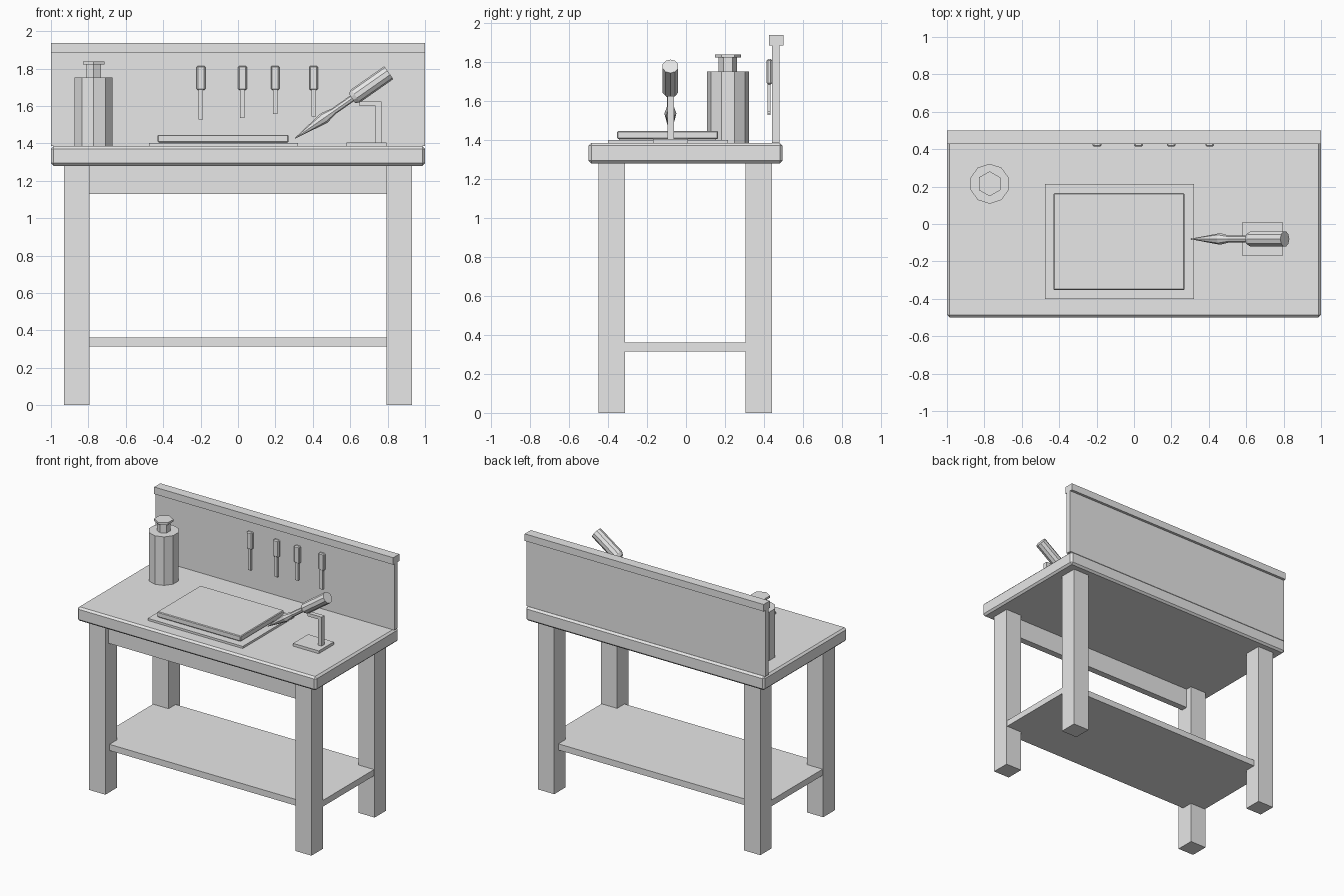
import bpy, bmesh, math
from mathutils import Matrix, Vector

default = bpy.data.objects.get("Cube")
if default:
    bpy.data.objects.remove(default, do_unlink=True)

grey = bpy.data.materials.new("plain_grey")
grey.use_nodes = True
grey.diffuse_color = (0.8, 0.8, 0.8, 1)
grey.node_tree.nodes["Principled BSDF"].inputs["Base Color"].default_value = (0.8, 0.8, 0.8, 1)


def finish(name, bm):
    bmesh.ops.recalc_face_normals(bm, faces=bm.faces)
    mesh = bpy.data.meshes.new(name)
    bm.to_mesh(mesh)
    bm.free()
    mesh.materials.append(grey)
    obj = bpy.data.objects.new(name, mesh)
    bpy.context.collection.objects.link(obj)
    return obj


def box(name, x, y, z, bevel=0):
    """Box from (min, max) pairs, with optional chamfered edges."""
    bm = bmesh.new()
    bmesh.ops.create_cube(bm, size=1)
    spans = (x, y, z)
    bmesh.ops.scale(bm, vec=[b - a for a, b in spans], verts=bm.verts)
    bmesh.ops.translate(bm, vec=[(a + b) / 2 for a, b in spans], verts=bm.verts)
    if bevel:
        bmesh.ops.bevel(bm, geom=bm.edges[:], offset=bevel, segments=1, affect='EDGES')
    return finish(name, bm)


def lathe(name, profile, sides, matrix):
    """Faceted solid from (radius, height) rings, first corner towards +y."""
    bm = bmesh.new()
    rings = []
    for r, h in profile:
        angles = [2 * math.pi * i / sides for i in range(sides)]
        rings.append([bm.verts.new((r * math.sin(a), r * math.cos(a), h)) for a in angles])
    for low, high in zip(rings, rings[1:]):
        for i in range(sides):
            j = (i + 1) % sides
            bm.faces.new((low[i], low[j], high[j], high[i]))
    bm.faces.new(rings[0])
    bm.faces.new(rings[-1])
    bm.transform(matrix)
    return finish(name, bm)


TOP = 1.385

# Bench frame
box("bench_top", (-1, 1), (-0.5, 0.495), (1.28, TOP), 0.014)
for side, sx in (("left", 1), ("right", -1)):
    x = sorted((sx * 0.795, sx * 0.93))
    box(f"front_leg_{side}", x, (-0.45, -0.312), (0, 1.28))
    box(f"back_leg_{side}", x, (0.305, 0.44), (0, 1.28))
box("front_apron", (-0.8, 0.8), (-0.41, -0.36), (1.13, 1.28))
box("lower_shelf", (-0.925, 0.925), (-0.4, 0.39), (0.315, 0.362))

# Back panel with its cap rail
box("back_panel", (-1, 1), (0.44, 0.48), (TOP, 1.885))
box("back_panel_cap", (-1, 1), (0.427, 0.5), (1.885, 1.938))

# Hanging tools
for i, (x, low) in enumerate(((-0.198, 1.527), (0.024, 1.535), (0.199, 1.556), (0.404, 1.543))):
    box(f"tool_handle_{i + 1}", (x - 0.023, x + 0.023), (0.414, 0.441), (1.685, 1.815), 0.007)
    box(f"tool_rod_{i + 1}", (x - 0.012, x + 0.012), (0.417, 0.434), (low, 1.69))

# Work mat and board
box("work_mat", (-0.475, 0.32), (-0.4, 0.215), (TOP, 1.401))
box("work_board", (-0.43, 0.27), (-0.353, 0.165), (1.405, 1.446), 0.005)
box("board_pad", (-0.42, 0.26), (-0.343, 0.155), (1.4, 1.41))

# Bottle
spot = Matrix.Translation((-0.772, 0.215, 0))
lathe("bottle_body", [(0.107, TOP), (0.107, 1.752)], 10, spot)
lathe("bottle_neck", [(0.047, 1.75), (0.047, 1.825)], 6, spot)
lathe("bottle_cap", [(0.067, 1.822), (0.067, 1.838)], 6, spot)

# Stand for the hand tool
box("stand_base", (0.58, 0.795), (-0.17, 0.01), (TOP, 1.406))
box("stand_post", (0.735, 0.766), (-0.095, -0.062), (1.4, 1.625))
box("stand_arm", (0.65, 0.766), (-0.095, -0.062), (1.601, 1.625))

# Pointed hand tool, leaning on the stand
lean = Vector((math.cos(math.radians(35)), 0, math.sin(math.radians(35))))
tilt = Matrix.Translation((0.305, -0.08, 1.427)) @ lean.to_track_quat('Z', 'Y').to_matrix().to_4x4()
lathe("hand_tool_tip", [(0.002, 0), (0.031, 0.19), (0.018, 0.25)], 8, tilt)
lathe("hand_tool_shaft", [(0.018, 0.24), (0.018, 0.38)], 8, tilt)
lathe("hand_tool_handle", [(0.03, 0.372), (0.042, 0.395), (0.042, 0.612)], 10, tilt)
